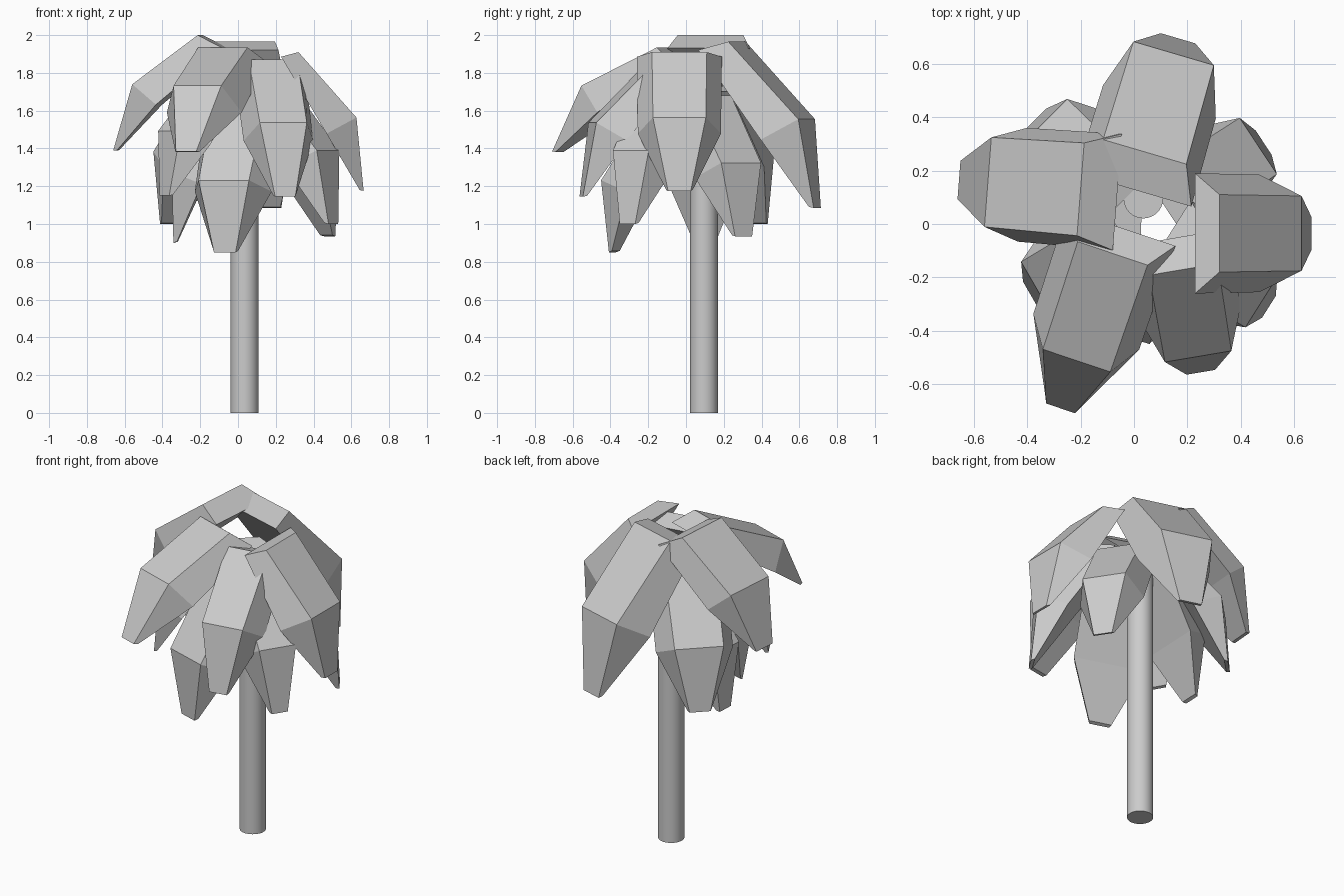
import bpy, bmesh, math
from mathutils import Vector

if "Cube" in bpy.data.objects:
    bpy.data.objects.remove(bpy.data.objects["Cube"])

# Leaf sections: (top along, top height, top half width, bottom along, bottom height, bottom half width)
SECTIONS = [
    (0.00, 0.00, 0.145, -0.055, -0.11, 0.225),
    (0.45, 0.00, 0.14, 0.41, -0.17, 0.22),
    (0.757, -0.223, 0.06, 0.74, -0.235, 0.07),
]
REACH = math.hypot(0.757, 0.223)
BEND = math.atan2(0.223, 0.757)


def leaf(name, ridge, tip, top=1.0, under=1.0, cap=1.0):
    """Folded solid leaf from upper ridge to tip; top/under scale widths, cap the inner end."""
    ridge, tip = Vector(ridge), Vector(tip)
    d = tip - ridge
    flat = Vector((d.x, d.y, 0))
    out = flat.normalized()
    pitch = math.atan2(d.z, flat.length) + BEND
    up = Vector((0, 0, 1))
    along = out * math.cos(pitch) + up * math.sin(pitch)
    normal = up * math.cos(pitch) - out * math.sin(pitch)
    side = normal.cross(along)
    s = d.length / REACH
    bm = bmesh.new()
    rings = []
    for n, (ta, th, tw, ba, bh, bw) in enumerate(SECTIONS):
        if n == 0:
            ba, bh = ba * cap, bh * cap
        tw, bw = tw * top, bw * under
        pts = [(ta, th, tw), (ta, th, -tw), (ba, bh, -bw), (ba, bh, bw)]
        rings.append([bm.verts.new(ridge + s * (along * a + normal * h) + side * w)
                      for a, h, w in pts])
    for r0, r1 in zip(rings, rings[1:]):
        for i in range(4):
            j = (i + 1) % 4
            bm.faces.new((r0[i], r0[j], r1[j], r1[i]))
    bm.faces.new(rings[0])
    bm.faces.new(rings[-1])
    bmesh.ops.recalc_face_normals(bm, faces=bm.faces)
    mesh = bpy.data.meshes.new(name)
    bm.to_mesh(mesh)
    bm.free()
    bpy.context.collection.objects.link(bpy.data.objects.new(name, mesh))


# Trunk
H = 1.7
bpy.ops.mesh.primitive_cylinder_add(vertices=32, radius=0.074, depth=H,
                                    location=(0.035, 0.095, H / 2))
bpy.context.object.name = "trunk"
bpy.ops.object.shade_smooth_by_angle()

# Upper crown of leaves
leaf("upper_leaf_left", (-0.20, 0.13, 2.00), (-0.655, 0.165, 1.39), 1.2, 0.97, 1.3)
leaf("upper_leaf_back", (0.04, 0.27, 1.965), (0.165, 0.695, 1.085), 1.12, 1.0)
leaf("upper_leaf_front_left", (-0.08, -0.11, 1.935), (-0.275, -0.69, 1.385), 0.95, 0.95)
leaf("upper_leaf_right", (0.32, -0.035, 1.91), (0.665, -0.035, 1.175), 1.0, 1.0, 0.75)
leaf("upper_leaf_front_right", (0.185, -0.17, 1.87), (0.25, -0.555, 1.145), 0.9, 0.85)

# Lower skirt of leaves
leaf("lower_leaf_right_front", (0.22, -0.13, 1.74), (0.505, -0.31, 1.00), 0.8, 0.8)
leaf("lower_leaf_right_back", (0.22, 0.13, 1.68), (0.485, 0.305, 0.935), 0.9, 0.85)
leaf("lower_leaf_back_left", (-0.14, 0.16, 1.73), (-0.37, 0.39, 1.00), 1.0, 1.0)
leaf("lower_leaf_front_left", (-0.13, -0.11, 1.80), (-0.39, -0.26, 1.15), 0.85, 0.85)
leaf("lower_leaf_left", (-0.09, 0.09, 1.64), (-0.34, 0.10, 0.90), 0.85, 0.85)
leaf("lower_leaf_front", (0.00, -0.17, 1.61), (-0.07, -0.39, 0.85), 1.0, 0.97)
